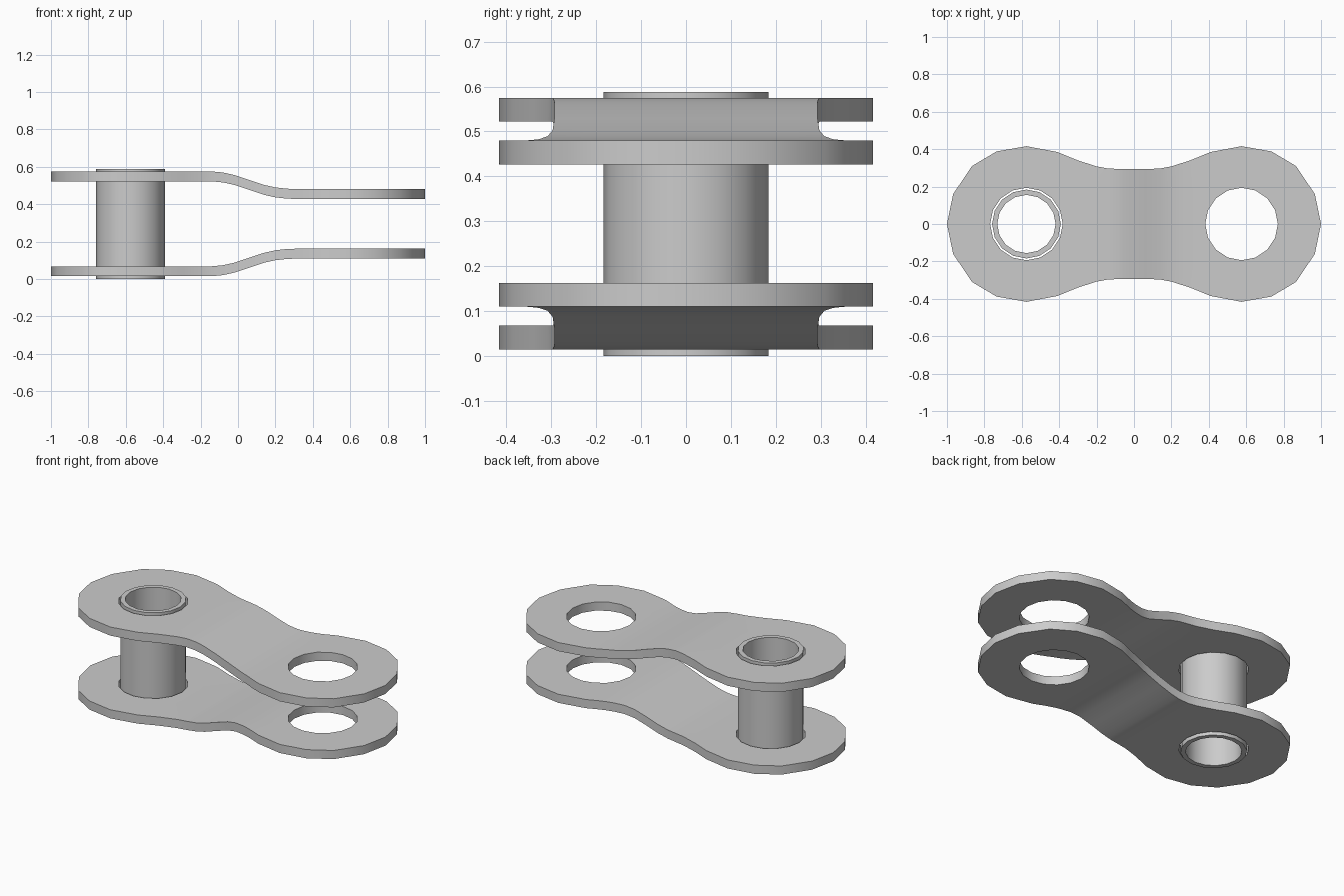
import bpy, bmesh, math

if "Cube" in bpy.data.objects:
    bpy.data.objects.remove(bpy.data.objects["Cube"])

PIN_X, END_R, HOLE_R, THICK, MID_Z = 0.575, 0.425, 0.194, 0.053, 0.295
# crank of the plates: (x, fraction of the step)
BEND = [(-0.14, 0), (-0.08, 0.06), (-0.02, 0.2), (0.06, 0.48),
        (0.14, 0.76), (0.2, 0.9), (0.26, 0.97), (0.34, 1)]


def ring(cx, r, n=16):
    return [(cx + r * math.cos(math.tau * i / n), r * math.sin(math.tau * i / n)) for i in range(n)]


def step(x):
    if x <= BEND[0][0]:
        return 0
    for (x0, s0), (x1, s1) in zip(BEND, BEND[1:]):
        if x <= x1:
            return s0 + (s1 - s0) * (x - x0) / (x1 - x0)
    return 1


def finish(name, bm):
    bmesh.ops.recalc_face_normals(bm, faces=bm.faces)
    me = bpy.data.meshes.new(name)
    bm.to_mesh(me)
    bm.free()
    ob = bpy.data.objects.new(name, me)
    bpy.context.collection.objects.link(ob)
    bpy.ops.object.select_all(action='DESELECT')
    ob.select_set(True)
    bpy.context.view_layer.objects.active = ob
    bpy.ops.object.shade_smooth_by_angle(angle=math.radians(30))
    return ob


def outline():
    # one quarter from tip to waist, then mirrored
    q = [(1.0, 0.0), (0.967, 0.16), (0.866, 0.31), (0.735, 0.388), (0.575, 0.416),
         (0.41, 0.385), (0.3, 0.34), (0.2, 0.308), (0.14, 0.297), (0.06, 0.293)]
    top = q + [(-x, y) for x, y in reversed(q)]
    return top + [(x, -y) for x, y in reversed(top[1:-1])]


def plate(name, side):
    bm = bmesh.new()
    edges = []
    for loop in (outline(), ring(-PIN_X, HOLE_R), ring(PIN_X, HOLE_R)):
        vs = [bm.verts.new((x, y, 0)) for x, y in loop]
        edges += [bm.edges.new((vs[i - 1], vs[i])) for i in range(len(vs))]
    bmesh.ops.triangle_fill(bm, edges=edges, use_beauty=True, normal=(0, 0, 1))
    # cut across the bend, then crank and thicken
    for x, _ in BEND:
        bmesh.ops.bisect_plane(bm, geom=bm.verts[:] + bm.edges[:] + bm.faces[:],
                               dist=1e-5, plane_co=(x, 0, 0), plane_no=(1, 0, 0))
    for v in bm.verts:
        v.co.z = MID_Z + side * (0.227 - 0.095 * step(v.co.x))
    ext = bmesh.ops.extrude_face_region(bm, geom=bm.faces[:], use_keep_orig=True)
    for g in ext['geom']:
        if isinstance(g, bmesh.types.BMVert):
            g.co.z += side * THICK
    return finish(name, bm)


# hollow roller bushing
def bushing():
    bm = bmesh.new()
    loops = [[bm.verts.new((x, y, z)) for x, y in ring(-PIN_X, r)]
             for r, z in ((0.184, 0), (0.184, 0.588), (0.156, 0.588), (0.156, 0))]
    for a, b in zip(loops, loops[1:] + loops[:1]):
        for i in range(16):
            bm.faces.new((a[i - 1], a[i], b[i], b[i - 1]))
    return finish("bushing", bm)


plate("upper_plate", 1)
plate("lower_plate", -1)
bushing()
